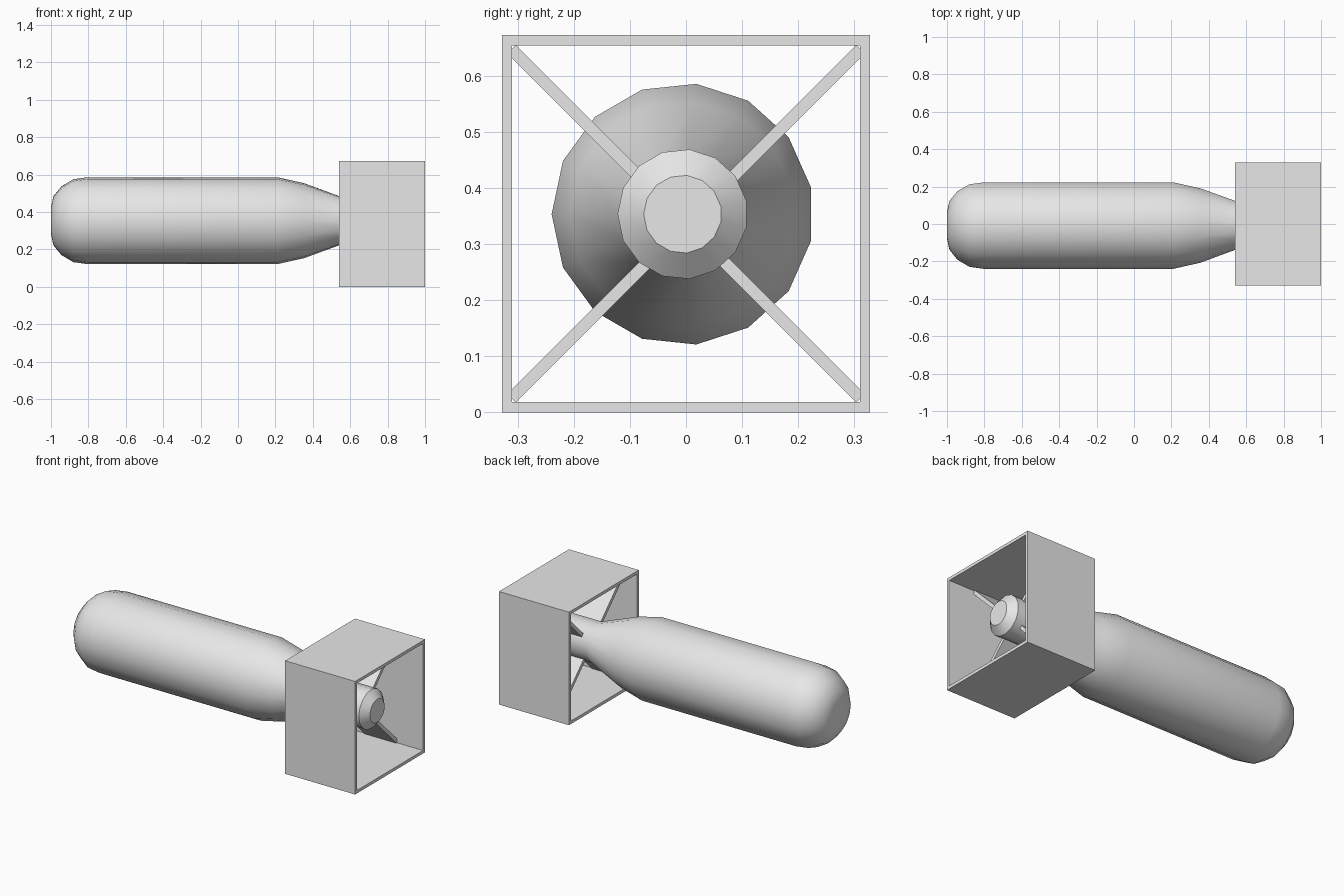
import bpy, bmesh, math
from mathutils import Matrix, Vector

default = bpy.data.objects.get("Cube")
if default:
    bpy.data.objects.remove(default)

grey = bpy.data.materials.new("plain_grey")
grey.use_nodes = True
GREY = (0.8, 0.8, 0.8, 1)
grey.diffuse_color = GREY
grey.node_tree.nodes["Principled BSDF"].inputs["Base Color"].default_value = GREY


def finish(name, bm):
    bmesh.ops.recalc_face_normals(bm, faces=bm.faces[:])
    mesh = bpy.data.meshes.new(name)
    bm.to_mesh(mesh)
    bm.free()
    mesh.materials.append(grey)
    obj = bpy.data.objects.new(name, mesh)
    bpy.context.collection.objects.link(obj)
    return obj


def lathe_x(name, profile, sides, y, z):
    """Capped solid of revolution along x from (x, radius) pairs."""
    bm = bmesh.new()
    rings = []
    for x, r in profile:
        angles = [math.pi + math.tau * i / sides for i in range(sides)]
        rings.append([bm.verts.new((x, y + r * math.cos(a), z + r * math.sin(a)))
                      for a in angles])
    for a, b in zip(rings, rings[1:]):
        for i in range(sides):
            j = (i + 1) % sides
            bm.faces.new((a[i], a[j], b[j], b[i]))
    bm.faces.new(rings[0])
    bm.faces.new(rings[-1])
    return finish(name, bm)


# Body: rounded nose, straight barrel, tapered tail and chamfered end
profile = [(-1, 0.072), (-0.987, 0.132), (-0.944, 0.185), (-0.88, 0.223),
           (-0.805, 0.2335), (0.211, 0.2335), (0.355, 0.201), (0.585, 0.116),
           (0.88, 0.116), (0.92, 0.0695)]
body = lathe_x("body", profile, 15, -0.006, 0.353)
bpy.context.view_layer.objects.active = body
body.select_set(True)
bpy.ops.object.shade_smooth_by_angle(angle=math.radians(30))
body.select_set(False)

# Square tail shroud: open tube with thick walls
HALF, WALL, MID = 0.328, 0.018, 0.336
bm = bmesh.new()
loops = []
for x, inset in ((0.54, 0), (1, 0), (1, WALL), (0.54, WALL)):
    h, v = HALF - inset, MID - inset
    loops.append([bm.verts.new((x, sy * h, MID + sz * v))
                  for sy, sz in ((-1, -1), (1, -1), (1, 1), (-1, 1))])
for k in range(4):
    a, b = loops[k], loops[(k + 1) % 4]
    for i in range(4):
        j = (i + 1) % 4
        bm.faces.new((a[i], a[j], b[j], b[i]))
finish("tail_shroud", bm)

# Four diagonal fins joining the tail to the shroud corners
INNER, OUTER = 0.06, 0.44
for i, label in enumerate(("upper_left", "upper_right", "lower_right", "lower_left")):
    bm = bmesh.new()
    bmesh.ops.create_cube(bm, size=1)
    bmesh.ops.scale(bm, vec=Vector((0.21, OUTER - INNER, 0.021)), verts=bm.verts)
    bmesh.ops.translate(bm, vec=Vector((0, (INNER + OUTER) / 2, 0)), verts=bm.verts)
    turn = Matrix.Rotation(math.pi / 4 + i * math.pi / 2, 4, 'X')
    bm.transform(Matrix.Translation((0.725, 0, MID)) @ turn)
    finish("fin_" + label, bm)
